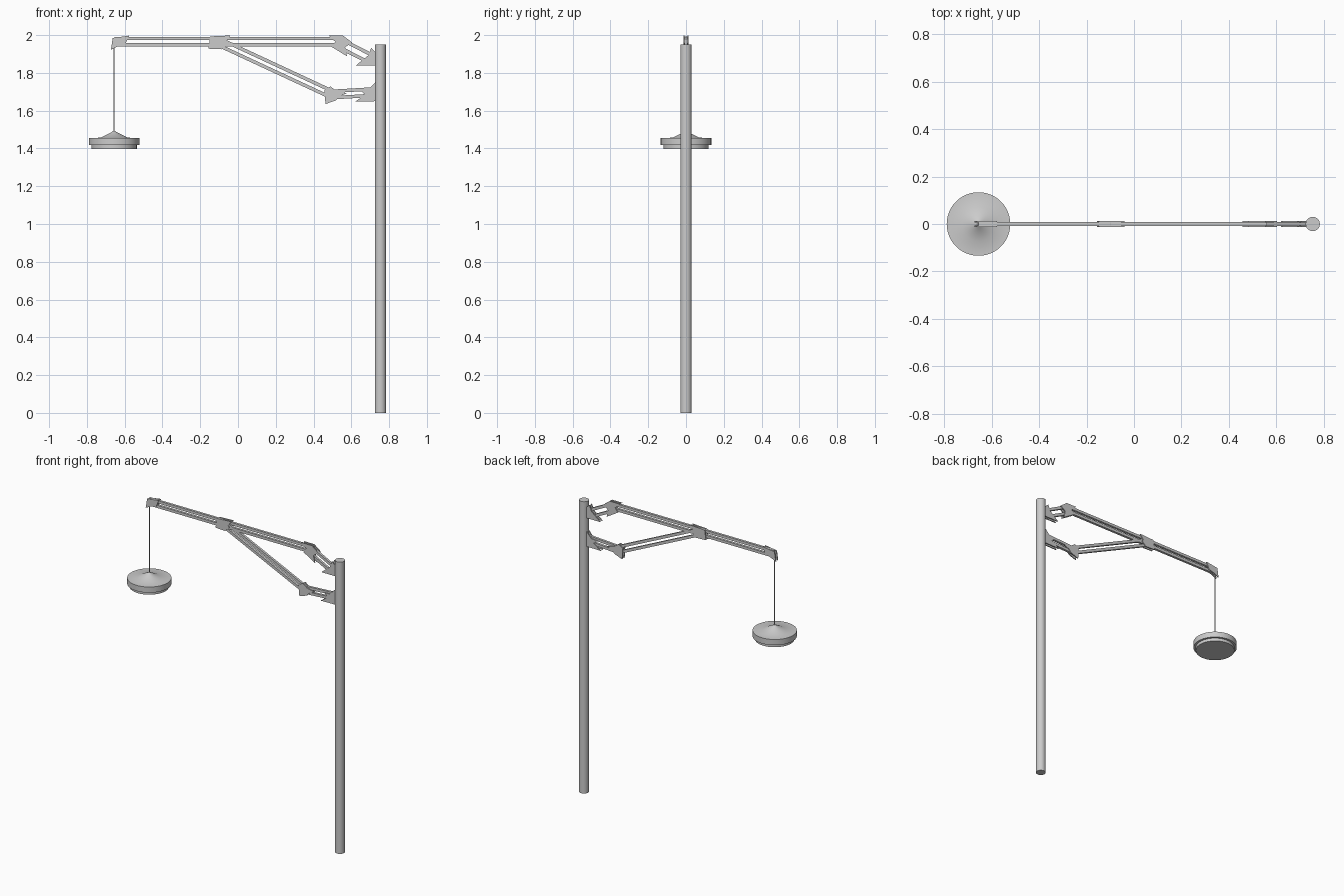
import bpy, bmesh, math
from mathutils import Vector

if "Cube" in bpy.data.objects:
    bpy.data.objects.remove(bpy.data.objects["Cube"])


def make_object(name, bm, smooth=False):
    bmesh.ops.recalc_face_normals(bm, faces=bm.faces[:])
    me = bpy.data.meshes.new(name)
    bm.to_mesh(me)
    bm.free()
    ob = bpy.data.objects.new(name, me)
    bpy.context.collection.objects.link(ob)
    if smooth:
        bpy.ops.object.select_all(action='DESELECT')
        ob.select_set(True)
        bpy.context.view_layer.objects.active = ob
        bpy.ops.object.shade_smooth_by_angle(angle=math.radians(30))
    return ob


def lathe(name, x, profile, sides):
    """Closed solid of revolution about a vertical axis at x."""
    bm = bmesh.new()
    rings = []
    for r, z in profile:
        rings.append([bm.verts.new((x + r * math.cos(2 * math.pi * i / sides),
                                    r * math.sin(2 * math.pi * i / sides), z))
                      for i in range(sides)])
    for a, b in zip(rings, rings[1:]):
        for i in range(sides):
            j = (i + 1) % sides
            bm.faces.new((a[i], a[j], b[j], b[i]))
    bm.faces.new(rings[0])
    bm.faces.new(rings[-1])
    return make_object(name, bm, True)


def add_prism(bm, pts, y0, y1):
    """Extrude an outline in the xz plane along y."""
    front = [bm.verts.new((x, y0, z)) for x, z in pts]
    back = [bm.verts.new((x, y1, z)) for x, z in pts]
    bm.faces.new(front)
    bm.faces.new(back)
    n = len(pts)
    for i in range(n):
        j = (i + 1) % n
        bm.faces.new((front[i], front[j], back[j], back[i]))


def twin_bars(name, start, end, gap=0.032, thick=0.018):
    """Two parallel square bars along a centre line."""
    a, b = Vector(start), Vector(end)
    d = (b - a).normalized()
    n = Vector((-d.y, d.x))
    bm = bmesh.new()
    for s in (-1, 1):
        lo, hi = n * (s * gap / 2 - thick / 2), n * (s * gap / 2 + thick / 2)
        add_prism(bm, [a + lo, b + lo, b + hi, a + hi], -0.008, 0.008)
    make_object(name, bm)


def gusset(name, pts):
    """A mirrored pair of thin plates clamping the bars."""
    bm = bmesh.new()
    for s in (-1, 1):
        add_prism(bm, pts, s * 0.007, s * 0.0135)
    make_object(name, bm)


# Pole
lathe("pole", 0.754, [(0.03, 0), (0.03, 1.95)], 32)

# Hanging lamp and cable
LX = -0.656
lathe("lamp_shade", LX, [(0.12, 1.397), (0.12, 1.417), (0.134, 1.417),
                         (0.134, 1.455), (0.072, 1.457), (0.012, 1.487),
                         (0.006, 1.492)], 48)
lathe("lamp_cable", LX, [(0.003, 1.485), (0.003, 1.96)], 8)

# Truss bars
twin_bars("main_arm", (-0.655, 1.966), (0.56, 1.966))
twin_bars("upper_link", (0.54, 1.957), (0.715, 1.868), 0.042)
twin_bars("brace_arm", (-0.11, 1.968), (0.51, 1.680), 0.034)
twin_bars("lower_link", (0.49, 1.685), (0.715, 1.698), 0.034)

# Joint plates
gusset("tip_plates", [(-0.673, 1.922), (-0.663, 1.985), (-0.577, 1.997),
                      (-0.597, 1.95), (-0.637, 1.94)])
gusset("middle_plates", [(-0.157, 1.928), (-0.147, 1.993), (-0.04, 1.998),
                         (-0.065, 1.965), (-0.055, 1.955), (-0.085, 1.925)])
gusset("upper_elbow_plates", [(0.48, 1.998), (0.555, 1.998), (0.603, 1.962),
                              (0.567, 1.935), (0.577, 1.888), (0.495, 1.938),
                              (0.515, 1.965)])
gusset("upper_pole_plates", [(0.728, 1.84), (0.728, 1.91), (0.705, 1.932),
                             (0.69, 1.893), (0.625, 1.84)])
gusset("lower_elbow_plates", [(0.463, 1.635), (0.458, 1.71), (0.49, 1.728),
                              (0.52, 1.705), (0.575, 1.692), (0.535, 1.675),
                              (0.52, 1.655)])
gusset("lower_pole_plates", [(0.728, 1.65), (0.728, 1.752), (0.69, 1.71),
                             (0.645, 1.708), (0.675, 1.685), (0.62, 1.648)])
